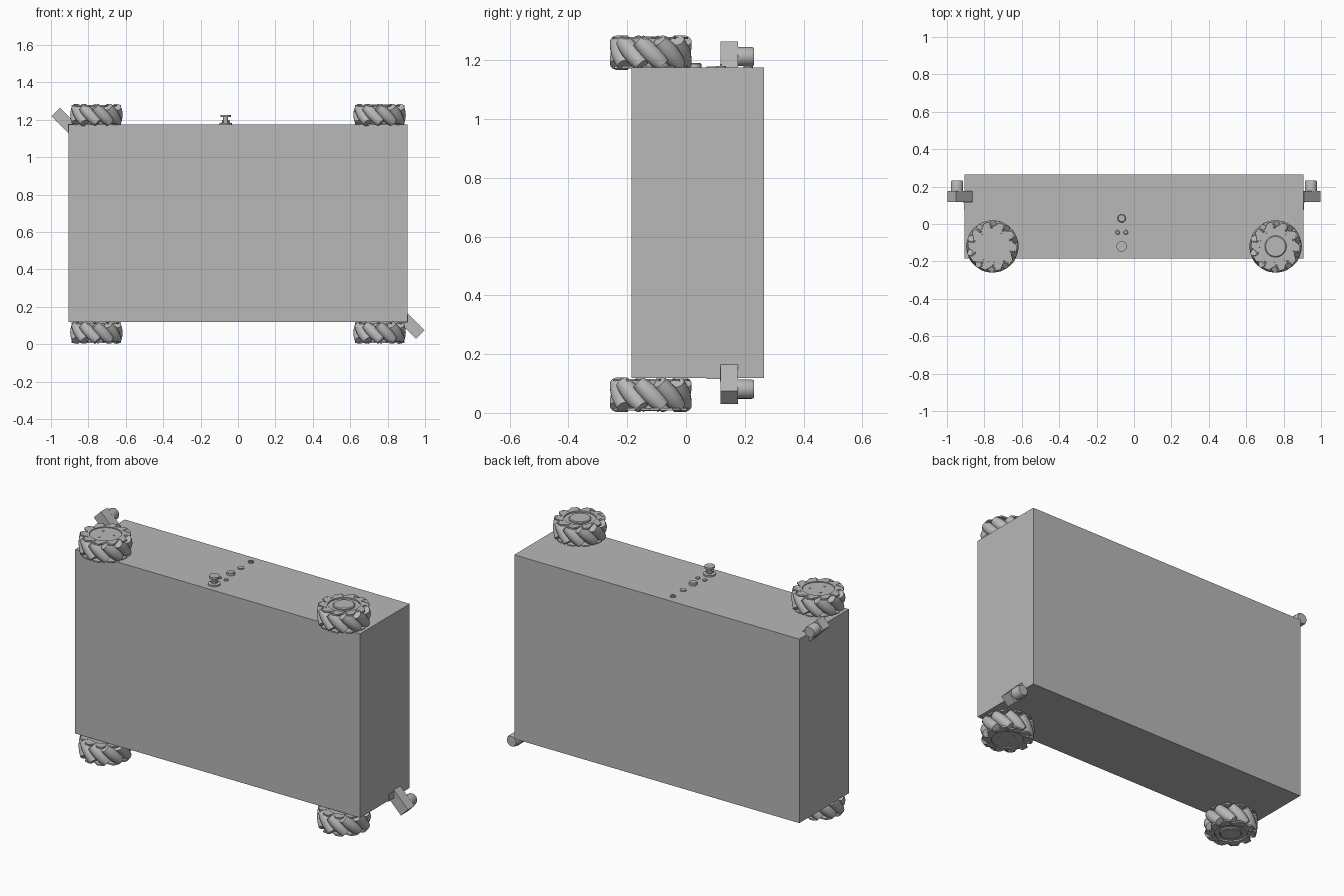
import bpy, bmesh
from math import sin, cos, pi, sqrt, radians
from mathutils import Matrix, Vector

if "Cube" in bpy.data.objects:
    bpy.data.objects.remove(bpy.data.objects["Cube"])

grey = bpy.data.materials.new("light_grey")
grey.use_nodes = True
grey.diffuse_color = (0.48, 0.48, 0.48, 1)
bsdf = next(n for n in grey.node_tree.nodes if n.type == 'BSDF_PRINCIPLED')
bsdf.inputs["Base Color"].default_value = grey.diffuse_color


def finish(bm, name):
    """Turn a bmesh into an object, smooth with crisp edges."""
    bmesh.ops.recalc_face_normals(bm, faces=bm.faces)
    for f in bm.faces:
        f.smooth = True
    for e in bm.edges:
        if len(e.link_faces) == 2 and e.calc_face_angle(0) > radians(35):
            e.smooth = False
    mesh = bpy.data.meshes.new(name)
    bm.to_mesh(mesh)
    bm.free()
    mesh.materials.append(grey)
    ob = bpy.data.objects.new(name, mesh)
    bpy.context.collection.objects.link(ob)
    return ob


def lathe(bm, profile, matrix=Matrix(), sides=24, closed=False):
    """Revolve (radius, height) points around local z."""
    rings = [[bm.verts.new(matrix @ Vector((r * cos(a), r * sin(a), z)))
              for a in (2 * pi * i / sides for i in range(sides))]
             for r, z in profile]
    pairs = list(zip(rings, rings[1:]))
    if closed:
        pairs.append((rings[-1], rings[0]))
    else:
        bm.faces.new(rings[0][::-1])
        bm.faces.new(rings[-1])
    for lo, hi in pairs:
        for i in range(sides):
            j = (i + 1) % sides
            bm.faces.new((lo[i], lo[j], hi[j], hi[i]))


def box(bm, centre, size, turn=Matrix()):
    m = Matrix.Translation(centre) @ turn @ Matrix.Diagonal((*size, 1))
    bmesh.ops.create_cube(bm, size=1, matrix=m)


# Body
bm = bmesh.new()
box(bm, (0, 0.04, 0.647), (1.81, 0.45, 1.056))
finish(bm, "body")

# Wheels with slanted barrel rollers
R, AXIS_R, ROLLERS, HALF = 0.14, 0.108, 10, 0.06


def add_rollers(name, place):
    bm = bmesh.new()
    steps = [HALF * k / 4 for k in range(-4, 5)]
    barrel = [(R - sqrt(AXIS_R ** 2 + s * s / 2), s) for s in steps]
    for i in range(ROLLERS):
        a = 2 * pi * i / ROLLERS
        axis = Vector((-sin(a), cos(a), -1)).normalized()
        m = (Matrix.Translation((AXIS_R * cos(a), AXIS_R * sin(a), 0))
             @ axis.to_track_quat('Z', 'Y').to_matrix().to_4x4())
        lathe(bm, barrel, m, 16)
    finish(bm, name).matrix_world = place


def add_rim(name, place):
    """Two toothed side plates around a drum."""
    bm = bmesh.new()
    for side in (-1, 1):
        inner, outer = [], []
        for i in range(ROLLERS):
            for part, r in ((0, 0.108), (0.15, 0.132), (0.55, 0.132), (0.9, 0.108)):
                a = 2 * pi * (i + part - side * 0.5) / ROLLERS
                outer.append((r * cos(a), r * sin(a)))
                inner.append((0.085 * cos(a), 0.085 * sin(a)))
        loops = [[bm.verts.new((x, y, side * z)) for x, y in pts]
                 for pts, z in ((inner, 0.046), (outer, 0.046), (outer, 0.054), (inner, 0.054))]
        n = len(outer)
        for lo, hi in zip(loops, loops[1:] + loops[:1]):
            for i in range(n):
                j = (i + 1) % n
                bm.faces.new((lo[i], lo[j], hi[j], hi[i]))
    lathe(bm, [(0.085, -0.046), (0.085, 0.046)], sides=40)
    finish(bm, name).matrix_world = place


def add_cap(name, place, bolted):
    """Outer face of the hub: bolted plate or raised boss."""
    bm = bmesh.new()
    if bolted:
        lathe(bm, [(0.083, 0.04), (0.083, 0.05)], sides=40)
        for k in range(3):
            a = 0.35 + 2 * pi * k / 3
            m = Matrix.Translation((0.045 * cos(a), 0.045 * sin(a), 0))
            lathe(bm, [(0.006, 0.045), (0.006, 0.053)], m, 10)
    else:
        lathe(bm, [(0.058, 0.04), (0.058, 0.052), (0.053, 0.056)], sides=32)
    finish(bm, name).matrix_world = place


for sx, side in ((-1, "right"), (1, "left")):
    for z, level, up in ((1.226, "upper", 1), (0.062, "lower", -1)):
        tag = f"{level}_{side}"
        place = Matrix.Translation((sx * 0.757, -0.12, z))
        if up < 0:
            place = place @ Matrix.Rotation(pi, 4, 'X')
        add_rollers(tag + "_rollers", place)
        add_rim(tag + "_rim", place)
        add_cap(tag + "_hub_cap", place, sx * up < 0)

# Corner sensors on diagonally opposite corners
for s, tag in ((-1, "upper_right"), (1, "lower_left")):
    def at(x, y, z):
        return Vector((s * x, y, 0.647 - s * z))
    turn = Matrix.Rotation(radians(45), 4, 'Y')
    bm = bmesh.new()
    box(bm, at(0.93, 0.147, 0.55), (0.127, 0.06, 0.064), turn)
    finish(bm, tag + "_sensor_housing")
    bm = bmesh.new()
    m = Matrix.Translation(at(0.946, 0.17, 0.566)) @ Matrix.Rotation(-pi / 2, 4, 'X')
    lathe(bm, [(0.033, 0), (0.033, 0.054), (0.029, 0.062)], m)
    finish(bm, tag + "_sensor_lens")
    bm = bmesh.new()
    box(bm, at(0.89, 0.118, 0.515), (0.05, 0.004, 0.05))
    box(bm, at(0.89, 0.095, 0.5295), (0.032, 0.05, 0.004))
    box(bm, at(0.9065, 0.098, 0.51), (0.004, 0.045, 0.04))
    finish(bm, tag + "_sensor_bracket")

# Control panel on the top face
TOP, PANEL_X = 1.175, -0.066


def button(name, x, y, profile, closed=False):
    bm = bmesh.new()
    lathe(bm, profile, Matrix.Translation((x, y, TOP)), closed=closed)
    finish(bm, name)


button("emergency_stop", PANEL_X, -0.12,
       [(0.033, -0.002), (0.033, 0.008), (0.013, 0.008), (0.013, 0.015), (0.02, 0.015),
        (0.02, 0.025), (0.013, 0.025), (0.013, 0.04), (0.028, 0.04), (0.028, 0.05)])
for dx, tag in ((-0.022, "right"), (0.022, "left")):
    button(tag + "_indicator", PANEL_X + dx, -0.045,
           [(0.012, -0.002), (0.012, 0.004), (0.009, 0.007)])
button("main_button", PANEL_X, 0.03, [(0.022, -0.002), (0.022, 0.012), (0.018, 0.016)])
button("second_button", PANEL_X, 0.12, [(0.017, -0.002), (0.017, 0.006)])
button("socket_ring", PANEL_X, 0.212,
       [(0.009, -0.002), (0.016, -0.002), (0.016, 0.006), (0.009, 0.006)], True)
button("socket_pin", PANEL_X, 0.212, [(0.005, -0.002), (0.005, 0.005)])
